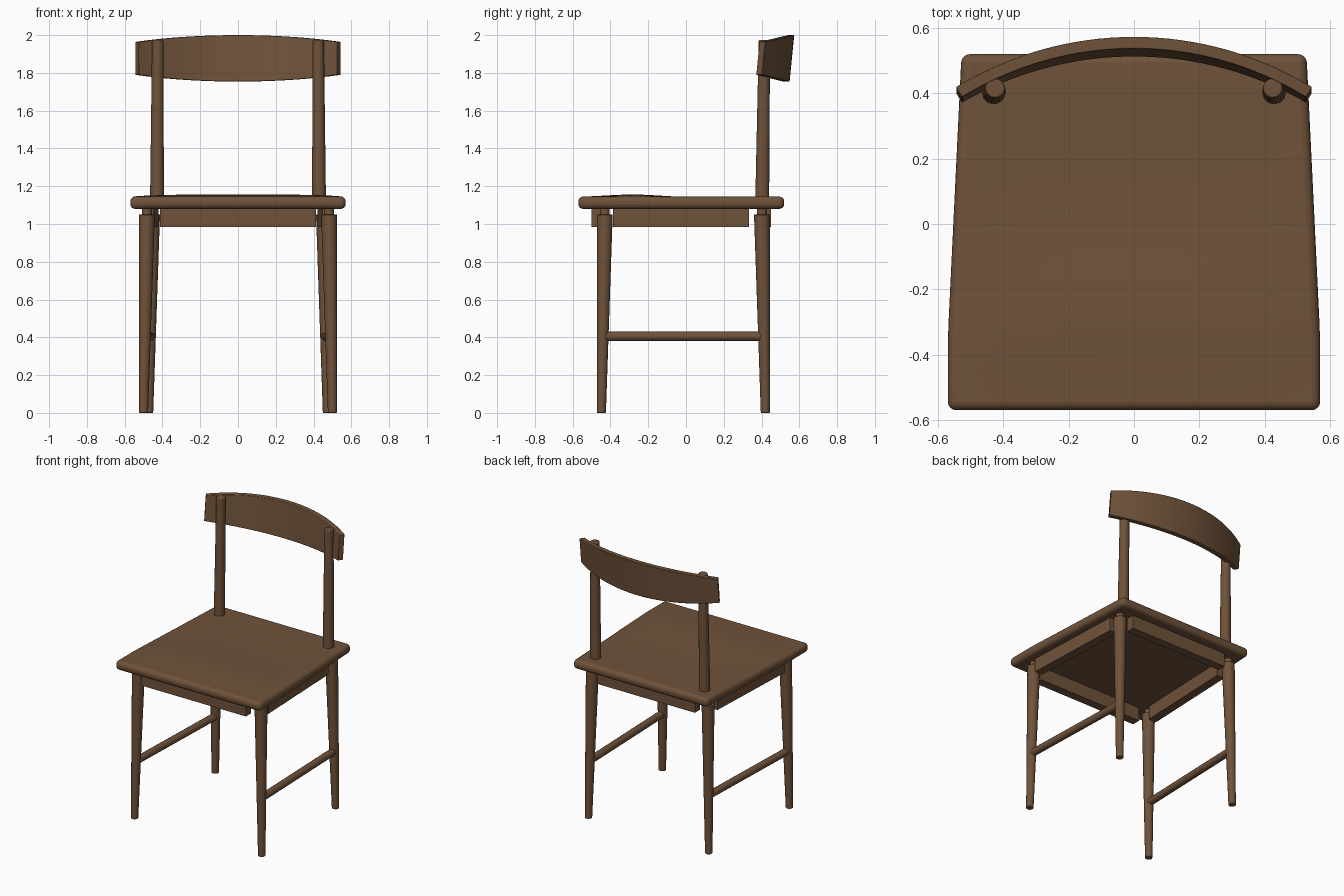
import bpy, bmesh, math
from mathutils import Vector

if "Cube" in bpy.data.objects:
    bpy.data.objects.remove(bpy.data.objects["Cube"])

wood = bpy.data.materials.new("brown_wood")
wood.diffuse_color = (0.16, 0.085, 0.042, 1)
wood.use_nodes = True
wood.node_tree.nodes["Principled BSDF"].inputs["Base Color"].default_value = wood.diffuse_color


def finish(name, bm, bevel=0, segments=2):
    bmesh.ops.recalc_face_normals(bm, faces=bm.faces)
    mesh = bpy.data.meshes.new(name)
    bm.to_mesh(mesh)
    bm.free()
    ob = bpy.data.objects.new(name, mesh)
    bpy.context.collection.objects.link(ob)
    mesh.materials.append(wood)
    if bevel:
        m = ob.modifiers.new("bevel", "BEVEL")
        m.width, m.segments, m.limit_method = bevel, segments, "ANGLE"
        m.angle_limit = math.radians(40)
    bpy.ops.object.select_all(action="DESELECT")
    ob.select_set(True)
    bpy.context.view_layer.objects.active = ob
    bpy.ops.object.shade_smooth_by_angle(angle=math.radians(35))
    return ob


def rod(name, rings, sides=24, bevel=0):
    """Skin horizontal (or facing) circles given as (centre, radius)."""
    bm = bmesh.new()
    axis = Vector(rings[-1][0]) - Vector(rings[0][0])
    flat = abs(axis.y) > abs(axis.z)
    loops = []
    for c, r in rings:
        loop = []
        for i in range(sides):
            a = 2 * math.pi * i / sides
            u, v = r * math.cos(a), r * math.sin(a)
            loop.append(bm.verts.new(Vector(c) + Vector((u, 0, v) if flat else (u, v, 0))))
        loops.append(loop)
    for p, q in zip(loops, loops[1:]):
        for i in range(sides):
            j = (i + 1) % sides
            bm.faces.new((p[i], p[j], q[j], q[i]))
    bm.faces.new(loops[0])
    bm.faces.new(loops[-1])
    return finish(name, bm, bevel)


def apron(name, corners, z0=0.985, z1=1.085):
    bm = bmesh.new()
    f = bm.faces.new([bm.verts.new((x, y, z0)) for x, y in corners])
    top = bmesh.ops.extrude_face_region(bm, geom=[f])["geom"]
    bmesh.ops.translate(bm, vec=(0, 0, z1 - z0),
                        verts=[v for v in top if isinstance(v, bmesh.types.BMVert)])
    finish(name, bm)


# seat: tapered board with a gently shaped top
bm = bmesh.new()
bmesh.ops.create_grid(bm, x_segments=16, y_segments=16, size=1)
top_verts = list(bm.verts)
low = bmesh.ops.extrude_face_region(bm, geom=bm.faces[:])["geom"]
low_verts = {v for v in low if isinstance(v, bmesh.types.BMVert)}
for v in bm.verts:
    u, w = v.co.x, v.co.y
    y = -0.025 + 0.545 * w
    half = 0.57 - 0.042 * max(0, (y + 0.35) / 0.87)
    if v in low_verts:
        z = 1.08
    else:
        edge = (1 - u ** 4) * (1 - w ** 4)
        z = 1.145 + edge * (0.012 * math.exp(-((y + 0.3) / 0.2) ** 2)
                            - 0.004 * math.exp(-((y - 0.1) / 0.2) ** 2))
    v.co = (u * half, y, z)
finish("seat", bm, 0.026, 4)

for s, side in ((-1, "left"), (1, "right")):
    # tapered legs, vertical on their outer faces, with tenons into the seat
    for end, xo, yo, d in (("front", 0.524, -0.472, 1), ("back", 0.497, 0.444, -1)):
        c = lambda r, z: (s * (xo - r), yo + d * r, z)
        rod(f"{end}_leg_{side}", [(c(0.024, 0), 0.024), (c(0.042, 1.05), 0.042)], bevel=0.003)
        top = c(0.042, 1.045)
        rod(f"{end}_leg_tenon_{side}", [(top, 0.026), ((top[0], top[1], 1.1), 0.026)])
    # side stretcher
    rod(f"side_stretcher_{side}", [((s * 0.493, -0.43, 0.405), 0.025),
                                   ((s * 0.466, 0.41, 0.405), 0.025)], 16)
    # side apron
    apron(f"side_apron_{side}", [(s * 0.508, -0.386), (s * 0.48, 0.333),
                                 (s * 0.42, 0.333), (s * 0.448, -0.386)])
    # back post
    rod(f"back_post_{side}", [((s * 0.429, 0.403, 1.09), 0.037),
                              ((s * 0.425, 0.415, 1.975), 0.03)], bevel=0.006)

# front and back aprons
for name, hw, y in (("front_apron", 0.412, -0.5), ("back_apron", 0.385, 0.39)):
    apron(name, [(-hw, y), (hw, y), (hw, y + 0.06), (-hw, y + 0.06)])

# curved, slightly reclined backrest
bm = bmesh.new()
R, n, rings = 1.065, 32, []
amax = math.asin(0.545 / R)
for i in range(n + 1):
    a = amax * (2 * i / n - 1)
    grow = 0.036 * (1 - (a / amax) ** 2)
    ring = []
    for thick, z in ((0, 1.79 - grow), (0, 1.964 + grow),
                     (0.036, 1.964 + grow), (0.036, 1.79 - grow)):
        r = R - thick
        lean = (z - 2.0) * 0.1
        ring.append(bm.verts.new((r * math.sin(a), 0.573 - R + r * math.cos(a) + lean, z)))
    rings.append(ring)
for p, q in zip(rings, rings[1:]):
    for k in range(4):
        m = (k + 1) % 4
        bm.faces.new((p[k], p[m], q[m], q[k]))
bm.faces.new(rings[0])
bm.faces.new(rings[-1])
finish("backrest", bm, 0.003)
